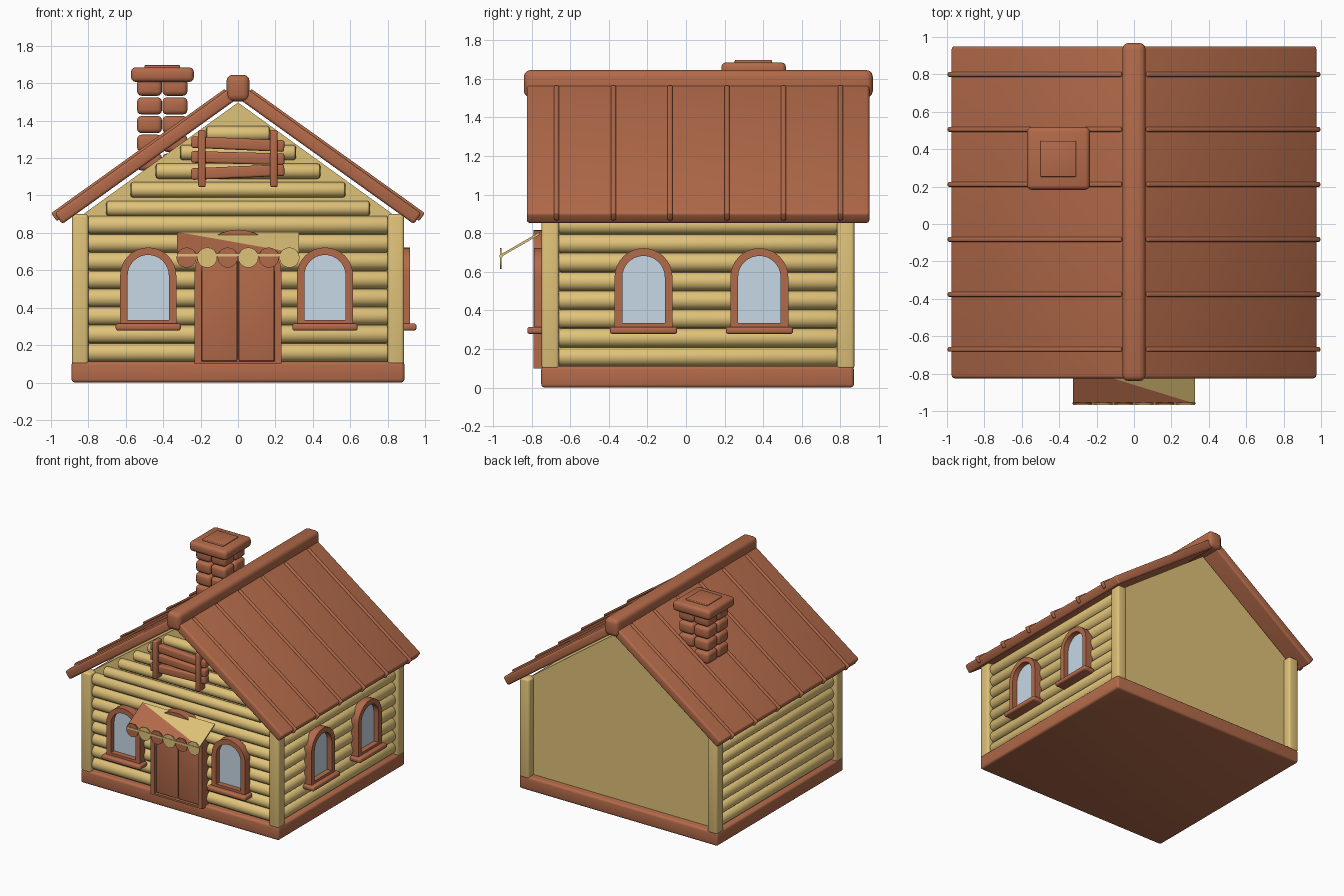
import bpy, bmesh, math
from mathutils import Matrix, Vector

if "Cube" in bpy.data.objects:
    bpy.data.objects.remove(bpy.data.objects["Cube"])


def material(name, rgb):
    m = bpy.data.materials.new(name)
    m.diffuse_color = (*rgb, 1)
    m.use_nodes = True
    m.node_tree.nodes["Principled BSDF"].inputs["Base Color"].default_value = m.diffuse_color
    return m


BROWN = material("reddish_brown_wood", (0.45, 0.145, 0.068))
TAN = material("straw_yellow_wood", (0.74, 0.54, 0.19))
GLASS = material("pale_blue_glass", (0.57, 0.69, 0.79))


def finish(name, bm, mats, matrix=None, angle=40):
    if matrix:
        bm.transform(matrix)
    bmesh.ops.recalc_face_normals(bm, faces=bm.faces[:])
    me = bpy.data.meshes.new(name)
    bm.to_mesh(me)
    bm.free()
    for m in mats if isinstance(mats, list) else [mats]:
        me.materials.append(m)
    me.polygons.foreach_set("use_smooth", [True] * len(me.polygons))
    me.set_sharp_from_angle(angle=math.radians(angle))
    ob = bpy.data.objects.new(name, me)
    bpy.context.collection.objects.link(ob)
    return ob


def box(name, x, y, z, mat, bevel=0.0, matrix=None, tilt=0.0):
    """Rounded box given by its ranges; tilt turns it in the front plane."""
    bm = bmesh.new()
    bmesh.ops.create_cube(bm, size=1)
    bm.transform(Matrix.Diagonal((x[1] - x[0], y[1] - y[0], z[1] - z[0], 1)))
    if bevel:
        bmesh.ops.bevel(bm, geom=bm.edges[:], offset=bevel, segments=3,
                        profile=0.5, affect='EDGES')
    bm.transform(Matrix.Rotation(math.radians(tilt), 4, 'Y'))
    bm.transform(Matrix.Translation((sum(x) / 2, sum(y) / 2, sum(z) / 2)))
    return finish(name, bm, mat, matrix)


def log(name, half, r, matrix):
    """Round log along x with softened ends."""
    bm = bmesh.new()
    bmesh.ops.create_cone(bm, cap_ends=True, segments=16, radius1=r, radius2=r,
                          depth=2 * half, matrix=Matrix.Rotation(math.pi / 2, 4, 'Y'))
    rims = [e for e in bm.edges if abs(e.verts[0].co.x - e.verts[1].co.x) < 1e-4]
    bmesh.ops.bevel(bm, geom=rims, offset=0.015, segments=2, profile=0.5, affect='EDGES')
    finish(name, bm, TAN, matrix)


def prism(name, outline, y0, y1, mat, matrix=None):
    """Front-plane outline pushed from y0 to y1."""
    bm = bmesh.new()
    face = bm.faces.new([bm.verts.new((px, y0, pz)) for px, pz in outline])
    ext = bmesh.ops.extrude_face_region(bm, geom=[face])
    bmesh.ops.translate(bm, vec=(0, y1 - y0, 0),
                        verts=[v for v in ext['geom'] if isinstance(v, bmesh.types.BMVert)])
    return finish(name, bm, mat, matrix, 30)


def arch(r, bottom, spring, n=16):
    pts = [(r * math.cos(math.pi * i / n), spring + r * math.sin(math.pi * i / n))
           for i in range(n + 1)]
    return [(r, bottom)] + pts + [(-r, bottom)]


def arch_frame(name, outer, inner, y0, y1, matrix=None):
    """Ring between two arch outlines with the same point count."""
    bm = bmesh.new()
    rings = [[bm.verts.new((px, y, pz)) for px, pz in o]
             for o, y in ((outer, y0), (inner, y0), (inner, y1), (outer, y1))]
    n = len(outer)
    for k in range(4):
        a, b = rings[k], rings[(k + 1) % 4]
        for i in range(n):
            j = (i + 1) % n
            bm.faces.new((a[i], a[j], b[j], b[i]))
    finish(name, bm, BROWN, matrix, 30)


# Foundation and corner posts
box("foundation", (-0.89, 0.89), (-0.75, 0.87), (0, 0.112), BROWN, 0.018)
for sx in (-1, 1):
    for y in (-0.703, 0.827):
        xs = sorted((sx * 0.8, sx * 0.888))
        box("corner_post", xs, (y - 0.045, y + 0.045), (0.095, 0.9), TAN, 0.016)

# Plain wall core with gables
prism("wall_core", [(-0.82, 0.1), (0.82, 0.1), (0.82, 0.905), (0, 1.497), (-0.82, 0.905)],
      -0.68, 0.81, TAN)

# Log courses on front and both sides
for i in range(8):
    z = 0.16 + 0.0975 * i
    log("front_log", 0.805, 0.049, Matrix.Translation((0, -0.685, z)))
    for sx in (-1, 1):
        log("side_log", 0.725, 0.049, Matrix.Translation((sx * 0.822, 0.062, z))
            @ Matrix.Rotation(math.pi / 2, 4, 'Z'))
for i, half in enumerate((0.705, 0.575, 0.44, 0.31, 0.17)):
    log("gable_log", half, 0.041, Matrix.Translation((0, -0.69, 0.93 + 0.1 * i)))

# Roof slabs with batten strips, and ridge beam
for sx in (-1, 1):
    slope = (Matrix.Translation((0, 0, 1.52)) @ Matrix.Diagonal((sx, 1, 1, 1))
             @ Matrix.Rotation(math.radians(35.6), 4, 'Y'))
    box("roof_slab", (0, 1.156), (-0.825, 0.95), (0, 0.07), BROWN, 0.015, slope)
    for i in range(6):
        y = -0.67 + 0.294 * i
        box("roof_batten", (0.03, 1.17), (y - 0.013, y + 0.013), (0.03, 0.082),
            BROWN, 0.008, slope)
box("ridge_beam", (-0.062, 0.062), (-0.84, 0.968), (1.503, 1.645), BROWN, 0.034)

# Chimney of rounded bricks with cap
for row in range(5):
    z = 1.133 + 0.1 * row
    for x in (-0.54, -0.404):
        for y in (0.218, 0.354):
            box("chimney_brick", (x, x + 0.134), (y, y + 0.134), (z, z + 0.092), BROWN, 0.025)
box("chimney_cap", (-0.572, -0.236), (0.183, 0.518), (1.607, 1.685), BROWN, 0.025)
box("chimney_lid", (-0.5, -0.31), (0.252, 0.445), (1.67, 1.697), BROWN, 0.006)


# Arched windows with sills, two in front and two on the right side
def window(matrix):
    inner = arch(0.11, 0.335, 0.572)
    arch_frame("window_frame", arch(0.15, 0.305, 0.572), inner, 0.02, -0.045, matrix)
    prism("window_glass", inner, 0.01, -0.002, GLASS, matrix)
    box("window_sill", (-0.174, 0.174), (-0.08, 0.02), (0.278, 0.315), BROWN, 0.012, matrix)


for x in (-0.48, 0.465):
    window(Matrix.Translation((x, -0.742, 0)))
for y in (-0.22, 0.38):
    window(Matrix.Translation((0.874, y, 0)) @ Matrix.Rotation(math.pi / 2, 4, 'Z'))

# Arched double door
inner = arch(0.195, 0.112, 0.585)
arch_frame("door_frame", arch(0.232, 0.098, 0.585), inner, -0.70, -0.79)
prism("door_back", inner, -0.70, -0.755, BROWN)
for sx in (-1, 1):
    xs = sorted((sx * 0.004, sx * 0.194))
    box("door_leaf", xs, (-0.775, -0.72), (0.114, 0.68), BROWN, 0.008)

# Awning sheet in two colours, split along its diagonal
bm = bmesh.new()
top = [bm.verts.new(p) for p in ((-0.325, -0.76, 0.805), (0.325, -0.76, 0.805),
                                 (0.325, -0.96, 0.69), (-0.325, -0.96, 0.69))]
low = [bm.verts.new(v.co - Vector((0, 0, 0.014))) for v in top]
for q in (top, low):
    bm.faces.new((q[0], q[1], q[2])).material_index = 1
    bm.faces.new((q[0], q[2], q[3]))
for i in range(4):
    j = (i + 1) % 4
    bm.faces.new((top[i], top[j], low[j], low[i])).material_index = 1
finish("awning", bm, [BROWN, TAN], None, 1)
box("awning_rail", (-0.325, 0.325), (-0.967, -0.95), (0.673, 0.688), TAN)

# Scalloped awning trim in alternating colours
for i in range(6):
    cx = -0.275 + 0.11 * i
    disc = [(cx + 0.054 * math.cos(a), 0.668 + 0.054 * math.sin(a))
            for a in (math.tau * k / 20 for k in range(20))]
    prism("awning_scallop", disc, -0.963, -0.955, (BROWN, TAN)[i % 2])

# Boarded loft hatch
for z, tilt in ((1.275, 2.5), (1.2, 1.5), (1.125, -2.5)):
    box("hatch_plank", (-0.25, 0.248), (-0.775, -0.72), (z - 0.031, z + 0.031),
        BROWN, 0.012, None, tilt)
for x in (-0.193, 0.192):
    box("hatch_post", (x - 0.02, x + 0.02), (-0.8, -0.72), (1.045, 1.35), BROWN, 0.01)
